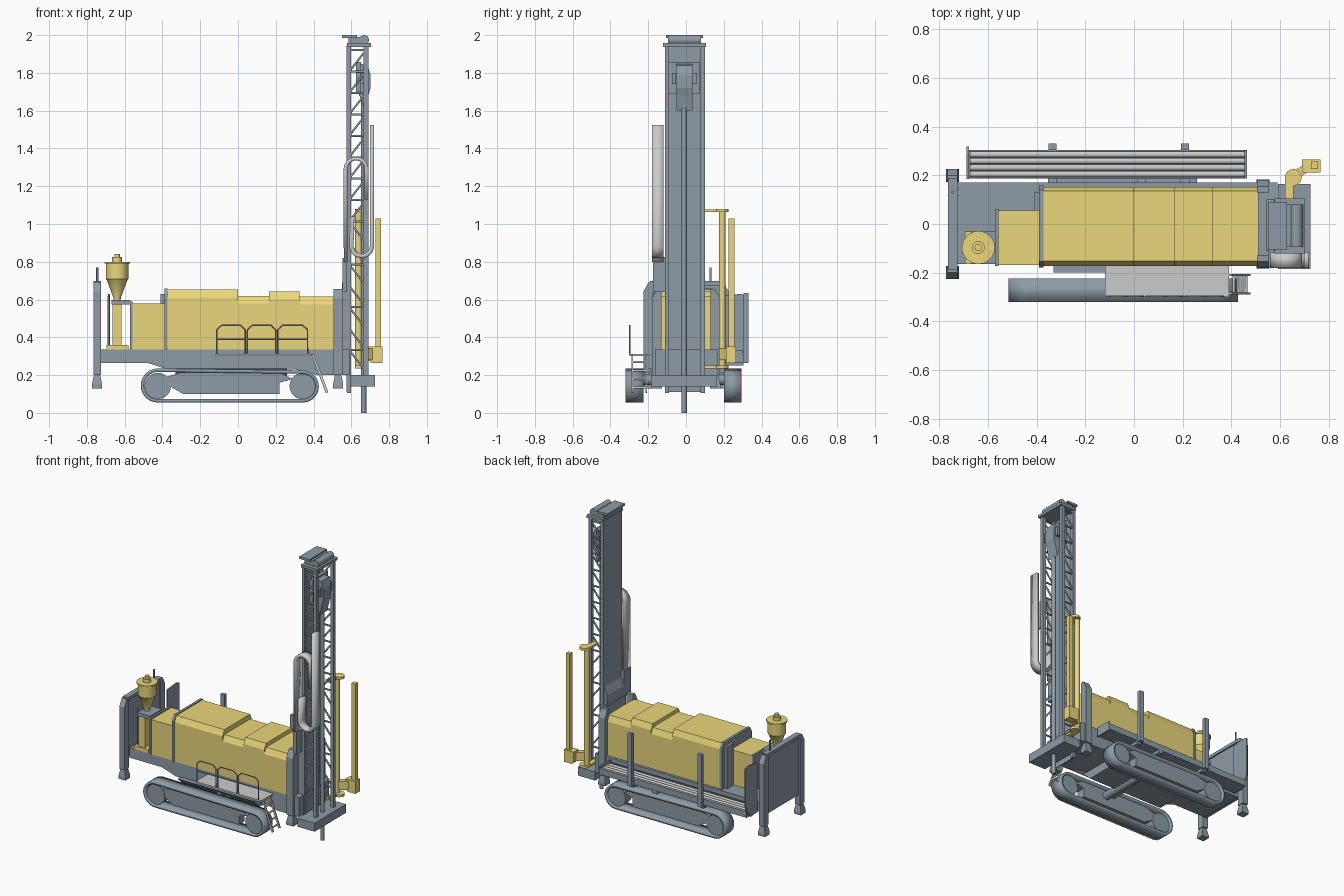
import bpy, bmesh, math
from mathutils import Vector

if "Cube" in bpy.data.objects:
    bpy.data.objects.remove(bpy.data.objects["Cube"])


def material(name, rgb):
    m = bpy.data.materials.new(name)
    m.diffuse_color = (*rgb, 1)
    m.use_nodes = True
    m.node_tree.nodes["Principled BSDF"].inputs["Base Color"].default_value = m.diffuse_color
    return m


YELLOW = material("yellow_paint", (0.83, 0.68, 0.2))
STEEL = material("blue_grey_paint", (0.27, 0.33, 0.38))
PALE = material("pale_steel", (0.55, 0.55, 0.55))


def make(name, verts, faces, mat=STEEL):
    me = bpy.data.meshes.new(name)
    me.from_pydata(verts, [], faces)
    bm = bmesh.new()
    bm.from_mesh(me)
    bmesh.ops.recalc_face_normals(bm, faces=bm.faces)
    bm.to_mesh(me)
    bm.free()
    me.materials.append(mat)
    ob = bpy.data.objects.new(name, me)
    bpy.context.collection.objects.link(ob)
    return ob


def prism(name, pts, axis, a, b, mat=STEEL):
    """Extrude a 2D profile along x (pts = y,z), y (pts = x,z) or z (pts = x,y)."""
    put = {"x": lambda p, t: (t, p[0], p[1]), "y": lambda p, t: (p[0], t, p[1]),
           "z": lambda p, t: (p[0], p[1], t)}[axis]
    n = len(pts)
    faces = [list(range(n)), list(range(n, 2 * n))]
    faces += [(i, (i + 1) % n, n + (i + 1) % n, n + i) for i in range(n)]
    return make(name, [put(p, a) for p in pts] + [put(p, b) for p in pts], faces, mat)


def box(name, x0, x1, y0, y1, z0, z1, mat=STEEL):
    return prism(name, [(x0, y0), (x1, y0), (x1, y1), (x0, y1)], "z", z0, z1, mat)


def smooth(ob):
    bpy.ops.object.select_all(action="DESELECT")
    ob.select_set(True)
    bpy.context.view_layer.objects.active = ob
    bpy.ops.object.shade_smooth_by_angle(angle=math.radians(35))
    return ob


def lathe(name, centre, rings, mat=STEEL, n=24):
    """Turned part about z: rings are (radius, z)."""
    verts = [(centre[0] + r * math.cos(2 * math.pi * i / n), centre[1] + r * math.sin(2 * math.pi * i / n), z)
             for r, z in rings for i in range(n)]
    m = len(rings)
    faces = [(j * n + i, j * n + (i + 1) % n, (j + 1) * n + (i + 1) % n, (j + 1) * n + i)
             for j in range(m - 1) for i in range(n)]
    faces += [list(range(n)), list(range((m - 1) * n, m * n))]
    return smooth(make(name, verts, faces, mat))


def circle(cx, cz, r, a0=0, a1=360, n=24):
    return [(cx + r * math.cos(math.radians(a0 + (a1 - a0) * i / n)),
             cz + r * math.sin(math.radians(a0 + (a1 - a0) * i / n))) for i in range(n + (abs(a1 - a0) < 360))]


def bars(name, paths, r, mat=STEEL):
    """Thin round bars along straight-sided paths, as one mesh."""
    cu = bpy.data.curves.new(name, "CURVE")
    cu.dimensions, cu.bevel_depth, cu.bevel_resolution, cu.use_fill_caps = "3D", r, 1, True
    for path in paths:
        sp = cu.splines.new("POLY")
        sp.points.add(len(path) - 1)
        for p, co in zip(sp.points, path):
            p.co = (*co, 1)
    cu.materials.append(mat)
    ob = bpy.data.objects.new(name, cu)
    bpy.context.collection.objects.link(ob)
    bpy.ops.object.select_all(action="DESELECT")
    ob.select_set(True)
    bpy.context.view_layer.objects.active = ob
    bpy.ops.object.convert(target="MESH")
    return ob


def ribbon(name, pts, y0, y1, thick, mat=STEEL, closed=False):
    """Band of even thickness following an x,z path."""
    n = len(pts)
    verts = [(x, y, z) for x, z in pts for y in (y0, y1)]
    faces = [(2 * i, 2 * i + 1, 2 * ((i + 1) % n) + 1, 2 * ((i + 1) % n)) for i in range(n if closed else n - 1)]
    ob = make(name, verts, faces, mat)
    mod = ob.modifiers.new("thickness", "SOLIDIFY")
    mod.thickness, mod.offset = thick, 0
    return smooth(ob)


# crawler tracks
for side, y0, y1, out in (("front", -0.32, -0.225, -1), ("back", 0.2, 0.295, 1)):
    loop = circle(-0.425, 0.145, 0.081, 90, 270, 14) + circle(0.343, 0.14, 0.076, -90, 90, 14)
    ribbon(side + "_track_belt", loop, y0, y1, 0.018, closed=True)
    for part, x in (("idler", -0.425), ("sprocket", 0.343)):
        smooth(prism(f"{side}_{part}", circle(x, 0.142, 0.07), "y", y0 + 0.012, y1 - 0.012))
    prism(side + "_track_frame", [(-0.38, 0.19), (-0.3, 0.215), (0.22, 0.215), (0.29, 0.18), (0.22, 0.16),
                                  (0.22, 0.1), (-0.29, 0.1), (-0.36, 0.14)], "y", y0 + 0.015, y1 - 0.015)
# undercarriage
for x, z, r in ((-0.025, 0.195, 0.02), (0.03, 0.175, 0.028)):
    smooth(prism("cross_axle", circle(x, z, r, n=16), "y", -0.27, 0.25))
prism("belly_pan", [(-0.2, 0.235), (-0.13, 0.17), (0.12, 0.17), (0.19, 0.235)], "x", -0.33, 0.26)
prism("chassis", [(-0.73, 0.335), (-0.73, 0.265), (-0.48, 0.265), (-0.37, 0.23), (0.3, 0.23), (0.42, 0.2),
                  (0.59, 0.2), (0.59, 0.335)], "y", -0.165, 0.17)

# engine housing
for x0, x1, z in ((-0.38, 0.0, 0.652), (0.0, 0.165, 0.618), (0.165, 0.325, 0.643), (0.325, 0.512, 0.615)):
    prism("engine_hood", [(-0.172, 0.335), (-0.172, z - 0.04), (-0.152, z), (0.135, z), (0.152, z - 0.04),
                          (0.152, 0.335)], "x", x0, x1, YELLOW)
box("compressor_hood", -0.56, -0.38, -0.168, 0.055, 0.335, 0.58, YELLOW)
prism("hood_divider", [(-0.178, 0.335), (-0.178, 0.62), (-0.155, 0.658), (0.14, 0.658), (0.158, 0.62),
                       (0.158, 0.335)], "x", -0.39, -0.373)
box("rear_divider", -0.572, -0.558, -0.172, 0.06, 0.335, 0.59)
box("radiator_box", -0.41, -0.385, 0.055, 0.13, 0.335, 0.63)

# rear jack bridge and jacks
prism("rear_bridge_plate", [(-0.2, 0.27), (-0.2, 0.64), (-0.16, 0.695), (0.16, 0.695), (0.2, 0.64), (0.2, 0.27)],
      "x", -0.755, -0.735)
box("rear_bridge_top", -0.765, -0.725, -0.19, 0.19, 0.675, 0.697)
bars("rear_bridge_rod", [[(-0.745, 0.13, 0.69), (-0.745, 0.13, 0.77)]], 0.006)


def jack(name, x, y, hx, hy, top):
    s = 1 if y > 0 else -1
    prism(name + "_leg", [(y - s * hy, 0.2), (y + s * hy, 0.2), (y + s * hy, top - 0.05), (y, top),
                          (y - s * hy, top)], "x", x - hx, x + hx)
    box(name + "_ram", x - 0.016, x + 0.016, y - 0.016, y + 0.016, 0.17, 0.21)
    vs = [(x + i * w, y + j * w, z) for w, z in ((0.027, 0.13), (0.027, 0.15), (0.018, 0.195))
          for i, j in ((-1, -1), (1, -1), (1, 1), (-1, 1))]
    fs = [(4 * k + i, 4 * k + (i + 1) % 4, 4 * k + 4 + (i + 1) % 4, 4 * k + 4 + i) for k in (0, 1) for i in range(4)]
    make(name + "_foot", vs, fs + [(0, 1, 2, 3), (8, 9, 10, 11)])


for s, side in ((-1, "front"), (1, "back")):
    jack(f"{side}_rear_jack", -0.746, s * 0.2, 0.02, 0.026, 0.69)
    jack(f"{side}_mast_jack", 0.53, s * 0.155, 0.025, 0.026, 0.655)

# dust cyclone on its stand
C = (-0.64, -0.097)
lathe("cyclone", C, [(0.018, 0.59), (0.02, 0.61), (0.055, 0.705), (0.06, 0.71), (0.06, 0.79), (0.068, 0.79),
                     (0.068, 0.8), (0.026, 0.8), (0.026, 0.825), (0.015, 0.825), (0.015, 0.842)], YELLOW)
box("cyclone_table", -0.67, -0.57, -0.165, -0.03, 0.575, 0.598)
box("cyclone_column", -0.665, -0.617, -0.155, -0.05, 0.35, 0.575, YELLOW)
box("cyclone_base", -0.695, -0.58, -0.165, -0.03, 0.335, 0.36, YELLOW)
bars("cyclone_pipe", [[(-0.685, -0.14, 0.335), (-0.685, -0.14, 0.62)]], 0.005, PALE)

# pipe rack on the back side
for i in range(4):
    smooth(prism("drill_pipe", circle(0.205 + i * 0.027, 0.30, 0.013, n=14), "x", -0.675, 0.455, PALE))
box("rack_floor", -0.685, 0.465, 0.187, 0.303, 0.272, 0.287)
for y in (0.187, 0.298):
    box("rack_rail", -0.685, 0.465, y, y + 0.006, 0.272, 0.315)
prism("rack_end_plate", [(0.185, 0.27), (0.265, 0.265), (0.305, 0.32), (0.318, 0.36), (0.318, 0.62), (0.29, 0.63),
                         (0.185, 0.62)], "x", -0.688, -0.678)
box("rack_front_end", 0.455, 0.465, 0.187, 0.303, 0.265, 0.33)
for x in (0.21, -0.335):
    box("rack_post", x - 0.016, x + 0.016, 0.304, 0.33, 0.265, 0.635)
for x in (0.21, 0.03, -0.335):
    box("rack_bracket", x - 0.018, x + 0.018, 0.16, 0.305, 0.25, 0.275)

# walkway, railing and ladder
box("walkway", -0.12, 0.39, -0.3, -0.165, 0.3, 0.312, PALE)
hoops = []
for a, b in ((-0.112, 0.038), (0.05, 0.2), (0.21, 0.368)):
    y = -0.297
    hoops += [[(a, y, 0.31), (a, y, 0.44), (a + 0.025, y, 0.463), (b - 0.025, y, 0.463), (b, y, 0.44), (b, y, 0.31)],
              [(a, y, 0.39), (b, y, 0.39)]]
bars("walkway_railing", hoops, 0.004)
top, low = Vector((0.395, 0, 0.31)), Vector((0.472, 0, 0.105))
for y in (-0.285, -0.21):
    prism("ladder_rail", [(0.388, 0.31), (0.402, 0.31), (0.478, 0.11), (0.464, 0.105)], "y", y - 0.004, y + 0.004, PALE)
bars("ladder_rungs", [[(*top.lerp(low, t).xz[:1], -0.285, top.lerp(low, t).z),
                       (*top.lerp(low, t).xz[:1], -0.21, top.lerp(low, t).z)] for t in (0.2, 0.42, 0.64, 0.86)], 0.006, PALE)

# mast: corner posts, back plate, lattice sides
for y in (-0.112, 0.078):
    box("mast_rear_post", 0.577, 0.598, y, y + 0.022, 0.105, 1.945)
    box("mast_front_post", 0.665, 0.69, y, y + 0.022, 0.14, 1.945)
box("mast_back_plate", 0.575, 0.582, -0.11, 0.098, 0.11, 1.945)
lattice, N = [], 15
for y in (-0.101, 0.089):
    for i in range(N):
        z0 = 0.22 + i * 1.7 / N
        z1 = z0 + 1.7 / N
        za, zb = (z1, z0) if i < 7 else (z0, z1)
        lattice += [[(0.588, y, za), (0.677, y, zb)]]
        if i >= 7 or i % 2 == 0:
            lattice += [[(0.588, y, z1), (0.677, y, z1)]]
bars("mast_lattice", lattice, 0.006)
box("mast_cap", 0.577, 0.703, -0.122, 0.105, 1.938, 1.957)
box("crown_plate", 0.55, 0.63, -0.105, 0.09, 1.985, 2.0)
box("crown_block", 0.585, 0.645, -0.095, 0.08, 1.955, 1.99)
smooth(prism("crown_pulley", circle(0.668, 1.974, 0.026), "y", -0.095, 0.08))
box("mast_foot", 0.592, 0.726, -0.185, 0.165, 0.14, 0.2)
box("mast_support", 0.545, 0.58, -0.11, 0.1, 0.2, 0.65)
prism("mast_gusset", [(0.55, 0.64), (0.578, 0.64), (0.578, 0.78), (0.553, 0.72)], "y", -0.1, 0.09)

# rotary head and drill string
prism("rotary_head", [(0.64, 1.69), (0.672, 1.6), (0.69, 1.68), (0.702, 1.72), (0.702, 1.79), (0.685, 1.84),
                      (0.64, 1.85)], "y", -0.05, 0.035)
box("head_carriage", 0.625, 0.65, -0.095, 0.075, 1.69, 1.858)
for y in (-0.075, 0.035):
    box("head_motor", 0.645, 0.69, y, y + 0.022, 1.74, 1.8)
lathe("drill_string", (0.665, -0.01), [(0.014, 0), (0.014, 1.68), (0.024, 1.68), (0.024, 1.7)], n=16)

# hose carriers beside the mast
ribbon("upper_hose_carrier", [(0.57, 0.8)] + circle(0.625, 1.29, 0.056, 180, 0, 14) + [(0.681, 1.13)],
       -0.18, -0.118, 0.02, PALE)
ribbon("lower_hose_carrier", [(0.605, 1.04)] + circle(0.655, 0.884, 0.054, 180, 360, 14) + [(0.709, 1.525)],
       -0.18, -0.118, 0.022, PALE)
box("hose_bracket", 0.552, 0.577, -0.175, -0.1, 0.64, 0.82)

# rod loading arm
lathe("loader_column", (0.638, 0.192), [(0.018, 0.235), (0.018, 1.08)], YELLOW, 16)
for z in (0.235, 1.063):
    box("loader_pivot_arm", 0.62, 0.655, 0.09, 0.195, z, z + 0.015, YELLOW)
    lathe("loader_pivot", (0.655, 0.192), [(0.034, z), (0.034, z + 0.017)], YELLOW)
prism("loader_link", [(0.64, 0.205), (0.66, 0.175), (0.73, 0.225), (0.715, 0.255)], "z", 0.28, 0.34, YELLOW)
prism("loader_gripper", [(0.69, 0.28), (0.705, 0.265), (0.766, 0.265), (0.766, 0.352), (0.69, 0.352)],
      "y", 0.212, 0.265, YELLOW)
box("loader_rod", 0.727, 0.756, 0.226, 0.256, 0.35, 1.03, YELLOW)
